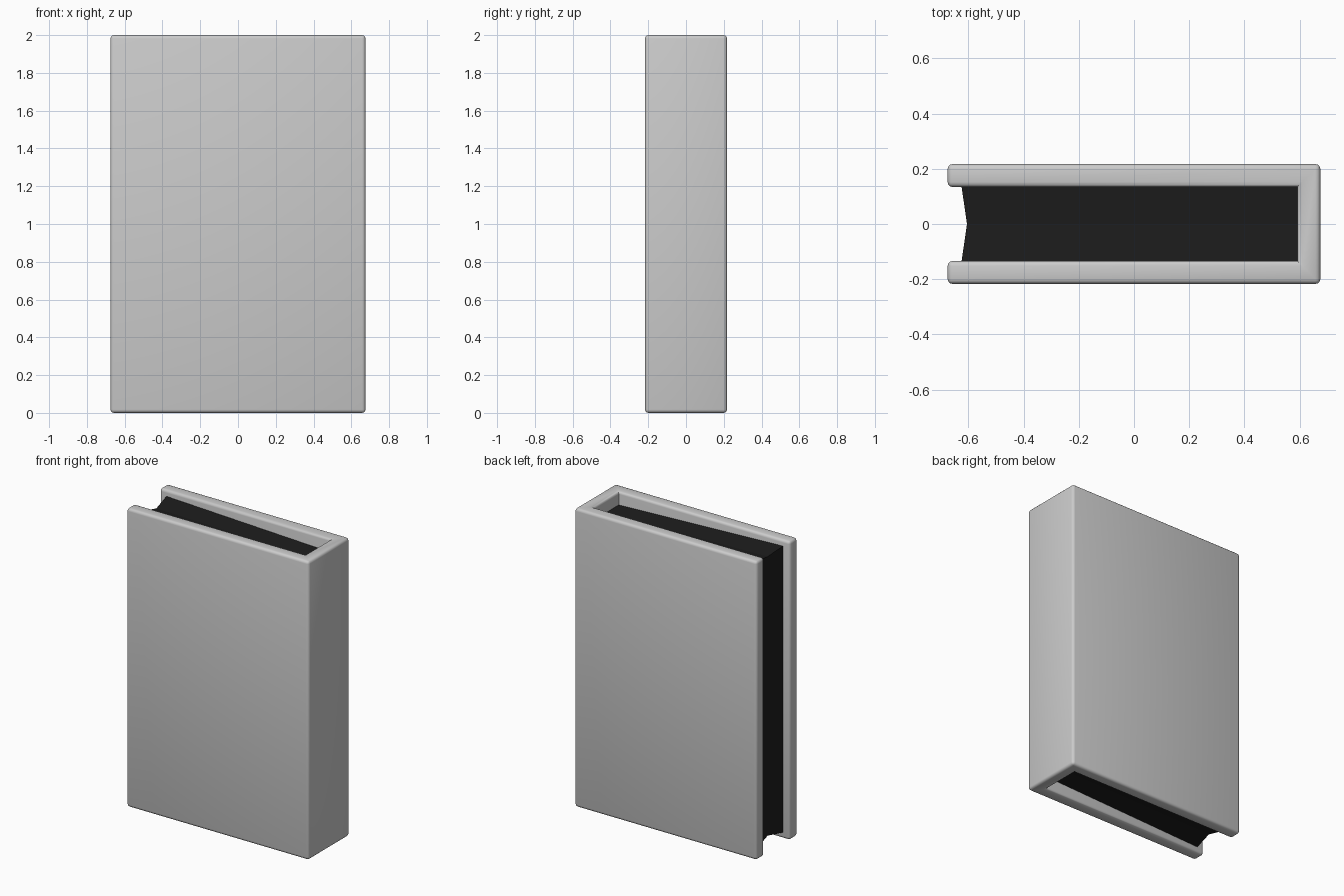
import bpy, bmesh

if "Cube" in bpy.data.objects:
    bpy.data.objects.remove(bpy.data.objects["Cube"])

H = 2.0
X, Y, T = 0.675, 0.217, 0.083   # half width, half depth, board thickness


def prism(name, outline, caps):
    """Upright prism; outline rows are (x, y, inset from top and bottom)."""
    bm = bmesh.new()
    low = [bm.verts.new((x, y, d)) for x, y, d in outline]
    top = [bm.verts.new((x, y, H - d)) for x, y, d in outline]
    n = len(outline)
    for i in range(n):
        j = (i + 1) % n
        bm.faces.new((low[i], low[j], top[j], top[i]))
    for cap in caps:
        bm.faces.new([top[i] for i in cap])
        bm.faces.new([low[i] for i in reversed(cap)])
    bmesh.ops.recalc_face_normals(bm, faces=bm.faces)
    mesh = bpy.data.meshes.new(name)
    obj = bpy.data.objects.new(name, mesh)
    bpy.context.collection.objects.link(obj)
    return obj, bm


# Cover: U-shaped boards and spine, convex edges rounded
yi, xi = Y - T, X - T
cover_outline = [(-X, -Y, 0), (X, -Y, 0), (X, Y, 0), (-X, Y, 0),
                 (-X, yi, 0), (xi, yi, 0), (xi, -yi, 0), (-X, -yi, 0)]
cover, bm = prism("cover", cover_outline,
                  [(0, 1, 6, 7), (1, 2, 5, 6), (2, 3, 4, 5)])
bmesh.ops.dissolve_limit(bm, angle_limit=0.01, verts=bm.verts, edges=bm.edges)
bm.normal_update()
convex = [e for e in bm.edges
          if e.is_convex and e.calc_face_angle(0) > 0.5]
bmesh.ops.bevel(bm, geom=convex, offset=0.018, segments=3, profile=0.5,
                affect='EDGES', clamp_overlap=True)
bm.to_mesh(cover.data)
bm.free()

# Page block: hollow fore edge, ends sinking towards the spine
py, px = yi + 0.004, xi + 0.004
page_outline = [(-0.625, -py, 0.04), (px, -py, 0.09), (px, 0, 0.09),
                (px, py, 0.09), (-0.625, py, 0.04), (-0.605, 0, 0.065)]
pages, bm = prism("pages", page_outline, [(0, 1, 2, 5), (5, 2, 3, 4)])
bm.to_mesh(pages.data)
bm.free()

dark = bpy.data.materials.new("dark_pages")
dark.diffuse_color = (0.012, 0.012, 0.012, 1)
dark.use_nodes = True
dark.node_tree.nodes["Principled BSDF"].inputs["Base Color"].default_value = dark.diffuse_color
pages.data.materials.append(dark)

# Smooth rounded cover, crisp pages
bpy.ops.object.select_all(action='DESELECT')
cover.select_set(True)
bpy.context.view_layer.objects.active = cover
bpy.ops.object.shade_smooth_by_angle(angle=0.6)
